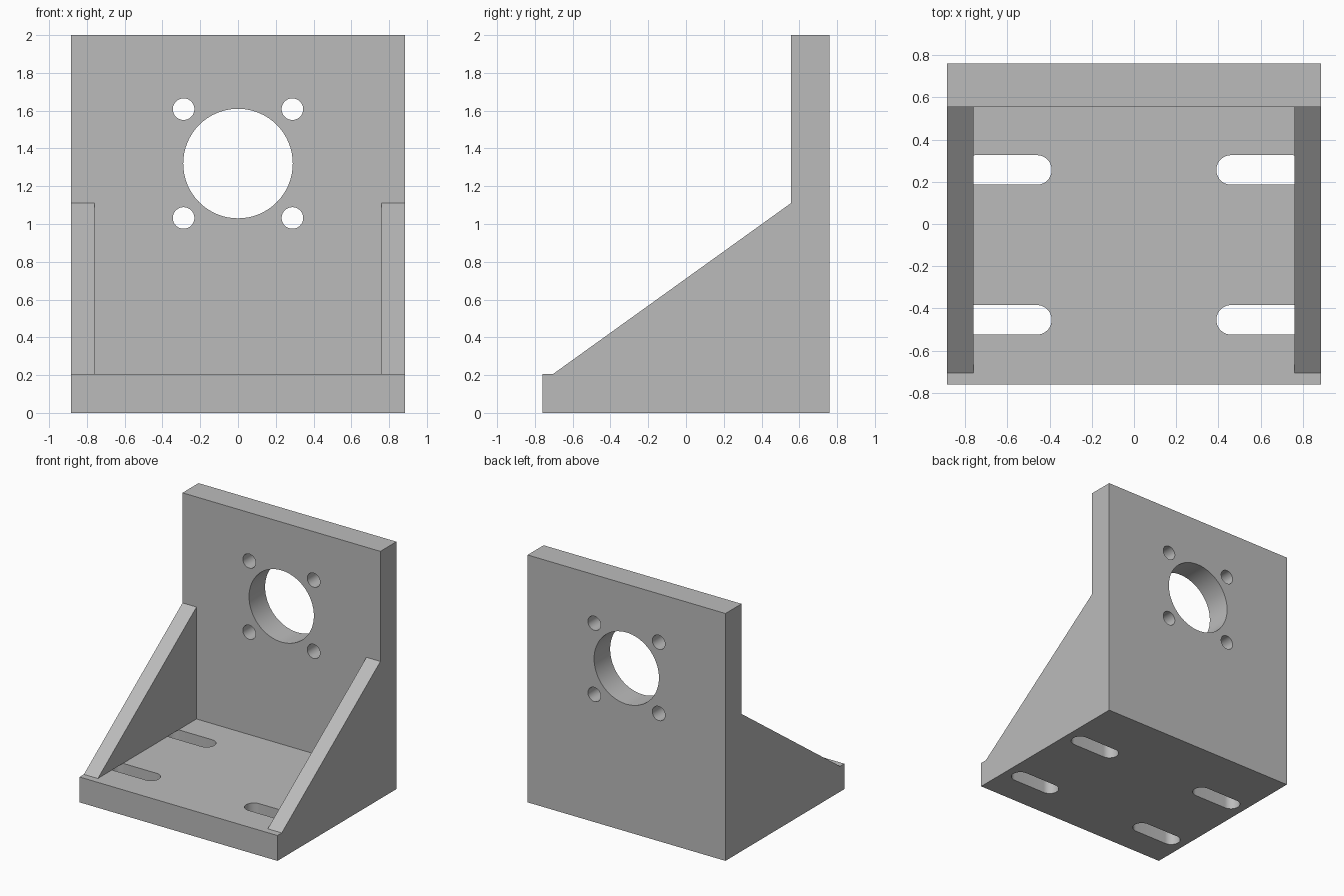
import bpy, bmesh, math
from mathutils import Matrix, Vector

cube = bpy.data.objects.get("Cube")
if cube:
    bpy.data.objects.remove(cube, do_unlink=True)

W, D, H = 0.885, 0.76, 2.0          # half width, half depth, height
BASE_T, WALL_Y = 0.205, 0.555       # base thickness, wall front face
RIB_T = 0.125
HOLE_Z, BOLT = 1.32, 0.288

grey = bpy.data.materials.new("machined grey")
grey.use_nodes = True
colour = (0.5, 0.5, 0.5, 1)
grey.diffuse_color = colour
grey.node_tree.nodes["Principled BSDF"].inputs["Base Color"].default_value = colour


def prism(name, points, offset):
    """Extrude a closed outline along an offset."""
    bm = bmesh.new()
    face = bm.faces.new([bm.verts.new(p) for p in points])
    moved = bmesh.ops.extrude_face_region(bm, geom=[face])["geom"]
    verts = [v for v in moved if isinstance(v, bmesh.types.BMVert)]
    bmesh.ops.translate(bm, verts=verts, vec=Vector(offset))
    bmesh.ops.recalc_face_normals(bm, faces=bm.faces)
    mesh = bpy.data.meshes.new(name)
    bm.to_mesh(mesh)
    bm.free()
    mesh.materials.append(grey)
    obj = bpy.data.objects.new(name, mesh)
    bpy.context.collection.objects.link(obj)
    return obj


def arc(cx, cy, r, start, end, n):
    return [(cx + r * math.cos(start + (end - start) * i / n),
             cy + r * math.sin(start + (end - start) * i / n)) for i in range(n + 1)]


def wall_hole(name, x, z, r):
    ring = arc(x, z, r, 0, math.tau, 64)[:-1]
    return prism(name, [(px, WALL_Y - 0.1, pz) for px, pz in ring], (0, 0.5, 0))


def base_slot(name, side, y):
    outer, inner, r = 0.75, 0.46, 0.07
    ring = (arc(outer, y, r, -math.pi / 2, math.pi / 2, 24)
            + arc(inner, y, r, math.pi / 2, 1.5 * math.pi, 24))
    return prism(name, [(side * px, py, -0.1) for px, py in ring], (0, 0, 0.5))


# L-shaped body: base plate and upright wall
outline = [(-D, 0), (D, 0), (D, H), (WALL_Y, H), (WALL_Y, BASE_T), (-D, BASE_T)]
bracket = prism("motor_mount_bracket", [(-W, y, z) for y, z in outline], (2 * W, 0, 0))

# Centre bore, bolt holes and base slots
cutters = [wall_hole("bore_cutter", 0, HOLE_Z, 0.29)]
for side in (-1, 1):
    for dz in (-BOLT, BOLT):
        cutters.append(wall_hole("bolt_hole_cutter", side * BOLT, HOLE_Z + dz, 0.057))
    for y in (-0.454, 0.256):
        cutters.append(base_slot("slot_cutter", side, y))

# Sloping side ribs
rib_outline = [(-0.705, BASE_T), (WALL_Y, BASE_T), (WALL_Y, 1.11)]
ribs = [prism("side_rib", [(side * W, y, z) for y, z in rib_outline],
              (-side * RIB_T, 0, 0)) for side in (-1, 1)]

for operation, tools in (("DIFFERENCE", cutters), ("UNION", ribs)):
    for tool in tools:
        tool.hide_render = True
        mod = bracket.modifiers.new(tool.name, "BOOLEAN")
        mod.operation, mod.object, mod.solver = operation, tool, "EXACT"

# Bake the solid, drop the helpers and clear the seams
bpy.context.view_layer.update()
graph = bpy.context.evaluated_depsgraph_get()
solid = bpy.data.meshes.new_from_object(bracket.evaluated_get(graph))
bracket.modifiers.clear()
bracket.data = solid
for tool in cutters + ribs:
    bpy.data.objects.remove(tool, do_unlink=True)

bm = bmesh.new()
bm.from_mesh(solid)
bmesh.ops.remove_doubles(bm, verts=bm.verts, dist=0.0005)
bmesh.ops.dissolve_limit(bm, angle_limit=math.radians(0.5), verts=bm.verts, edges=bm.edges)
bm.to_mesh(solid)
bm.free()

bpy.ops.object.select_all(action="DESELECT")
bracket.select_set(True)
bpy.context.view_layer.objects.active = bracket
bpy.ops.object.shade_smooth_by_angle(angle=math.radians(30))
